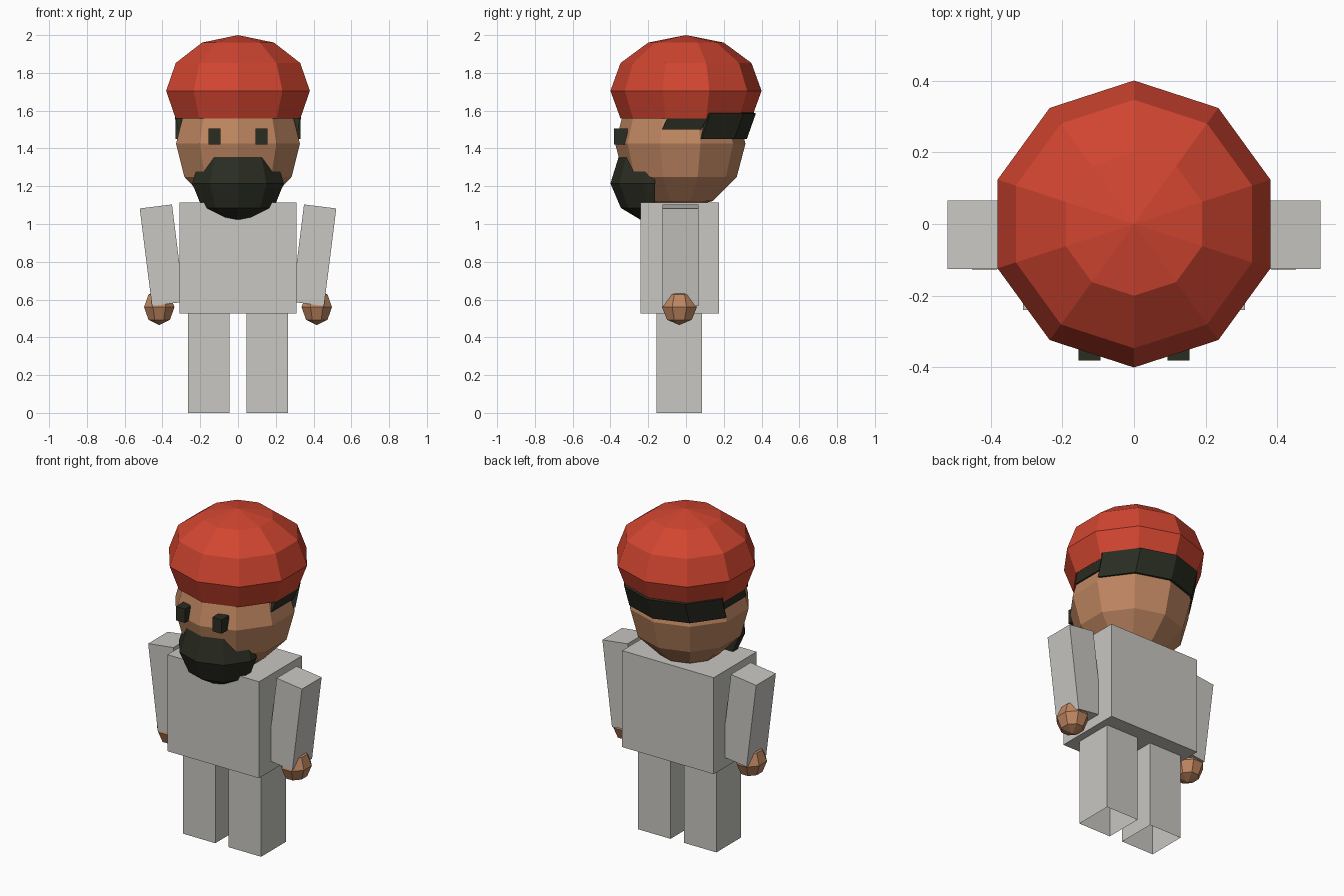
import bpy, bmesh, math
from mathutils import Vector

if "Cube" in bpy.data.objects:
    bpy.data.objects.remove(bpy.data.objects["Cube"])


def material(name, rgb):
    m = bpy.data.materials.new(name)
    m.diffuse_color = (*rgb, 1)
    m.use_nodes = True
    m.node_tree.nodes["Principled BSDF"].inputs["Base Color"].default_value = m.diffuse_color
    return m


RED = material("red cloth", (0.64, 0.06, 0.03))
SKIN = material("skin", (0.52, 0.24, 0.12))
DARK = material("dark hair", (0.023, 0.026, 0.016))
GREY = material("light grey", (0.58, 0.57, 0.54))


def finish(name, bm, mat):
    bmesh.ops.recalc_face_normals(bm, faces=bm.faces)
    me = bpy.data.meshes.new(name)
    bm.to_mesh(me)
    bm.free()
    me.materials.append(mat)
    ob = bpy.data.objects.new(name, me)
    bpy.context.collection.objects.link(ob)
    return ob


def box(name, mat, lo, hi, tilt=0, open_ends=False):
    lo, hi = Vector(lo), Vector(hi)
    bm = bmesh.new()
    bmesh.ops.create_cube(bm, size=1)
    for v in bm.verts:
        v.co = Vector([a * b for a, b in zip(v.co, hi - lo)])
    if open_ends:
        bm.normal_update()
        bmesh.ops.delete(bm, geom=[f for f in bm.faces if f.normal.z < -0.5], context='FACES')
    ob = finish(name, bm, mat)
    ob.location = (lo + hi) / 2
    ob.rotation_euler.y = tilt
    return ob


def rounded(name, mat, rings, centre, n=10, start=0.0, squash=1.0, cut_y=None):
    """Stack of n-sided rings (radius, z), capped at both ends."""
    bm = bmesh.new()
    loops = []
    for r, z in rings:
        if r == 0:
            loops.append([bm.verts.new((centre[0], centre[1], z))] * n)
            continue
        angles = [start + math.tau * k / n for k in range(n)]
        loops.append([bm.verts.new((centre[0] + squash * r * math.sin(a),
                                    centre[1] + r * math.cos(a), z)) for a in angles])
    for a, b in zip(loops, loops[1:]):
        for k in range(n):
            j = (k + 1) % n
            bm.faces.new(list(dict.fromkeys([a[k], a[j], b[j], b[k]])))
    for end in (0, -1):
        if rings[end][0] > 0:
            bm.faces.new(loops[end])
    if cut_y is not None:
        geom = bm.verts[:] + bm.edges[:] + bm.faces[:]
        bmesh.ops.bisect_plane(bm, geom=geom, plane_co=(0, cut_y, 0),
                               plane_no=(0, 1, 0), clear_outer=True)
        bmesh.ops.holes_fill(bm, edges=[e for e in bm.edges if e.is_boundary], sides=0)
    return finish(name, bm, mat)


def sphere_rings(r, z, rz, steps, last=None):
    last = steps if last is None else last
    out = []
    for i in range(last + 1):
        a = math.pi * i / steps
        out.append((0 if i in (0, steps) else r * math.sin(a), z + rz * math.cos(a)))
    return out


def hair_band(name, k0, k1, profile):
    """Sweep a closed profile (centre y, radius, z) around decagon corners k0..k1."""
    bm = bmesh.new()
    loops = []
    for k in range(k0, k1 + 1):
        a = math.tau * k / 10
        loops.append([bm.verts.new((r * math.sin(a), cy + r * math.cos(a), z))
                      for cy, r, z in profile])
    n = len(profile)
    for a, b in zip(loops, loops[1:]):
        for i in range(n):
            bm.faces.new((a[i], a[(i + 1) % n], b[(i + 1) % n], b[i]))
    bm.faces.new(loops[0])
    bm.faces.new(loops[-1])
    return finish(name, bm, DARK)


# Head and hat
rounded("head", SKIN, sphere_rings(0.345, 1.425, 0.35, 6), (0, -0.03))
rounded("hat", RED, sphere_rings(0.40, 1.705, 0.295, 6, last=4), (0, 0))

# Beard, sunk into the face
rounded("beard", DARK, [(0.21, 1.36), (0.255, 1.215), (0.20, 1.085), (0.10, 1.025)],
        (0, -0.145), cut_y=-0.165)

# Hair below the hat: deep at the back, shorter beside the face
top = [(0, 0.27, 1.6), (0, 0.33, 1.6), (0.02, 0.35, 1.585)]
hair_band("back_hair", -2, 2, top + [(-0.025, 0.347, 1.45), (-0.025, 0.28, 1.45)])
short = top + [(-0.025, 0.335, 1.50), (-0.025, 0.27, 1.50)]
hair_band("side_hair_right", 2, 3, short)
hair_band("side_hair_left", -3, -2, short)

# Torso
box("torso", GREY, (-0.31, -0.24, 0.525), (0.31, 0.175, 1.115))

# Paired parts
for s, side in ((1, "right"), (-1, "left")):
    def pair(x0, x1):
        return sorted((s * x0, s * x1))
    a, b = pair(0.093, 0.155)
    box("eye_" + side, DARK, (a, -0.38, 1.42), (b, -0.31, 1.505))
    a, b = pair(0.045, 0.265)
    box("leg_" + side, GREY, (a, -0.155, 0), (b, 0.085, 0.525), open_ends=True)
    a, b = pair(0.3165, 0.4885)
    box("arm_" + side, GREY, (a, -0.125, 0.575), (b, 0.065, 1.095), tilt=s * 0.125)
    rounded("hand_" + side, SKIN, sphere_rings(0.10, 0.56, 0.095, 4),
            (s * 0.417, -0.035), n=8, start=math.pi / 8, squash=0.87)
